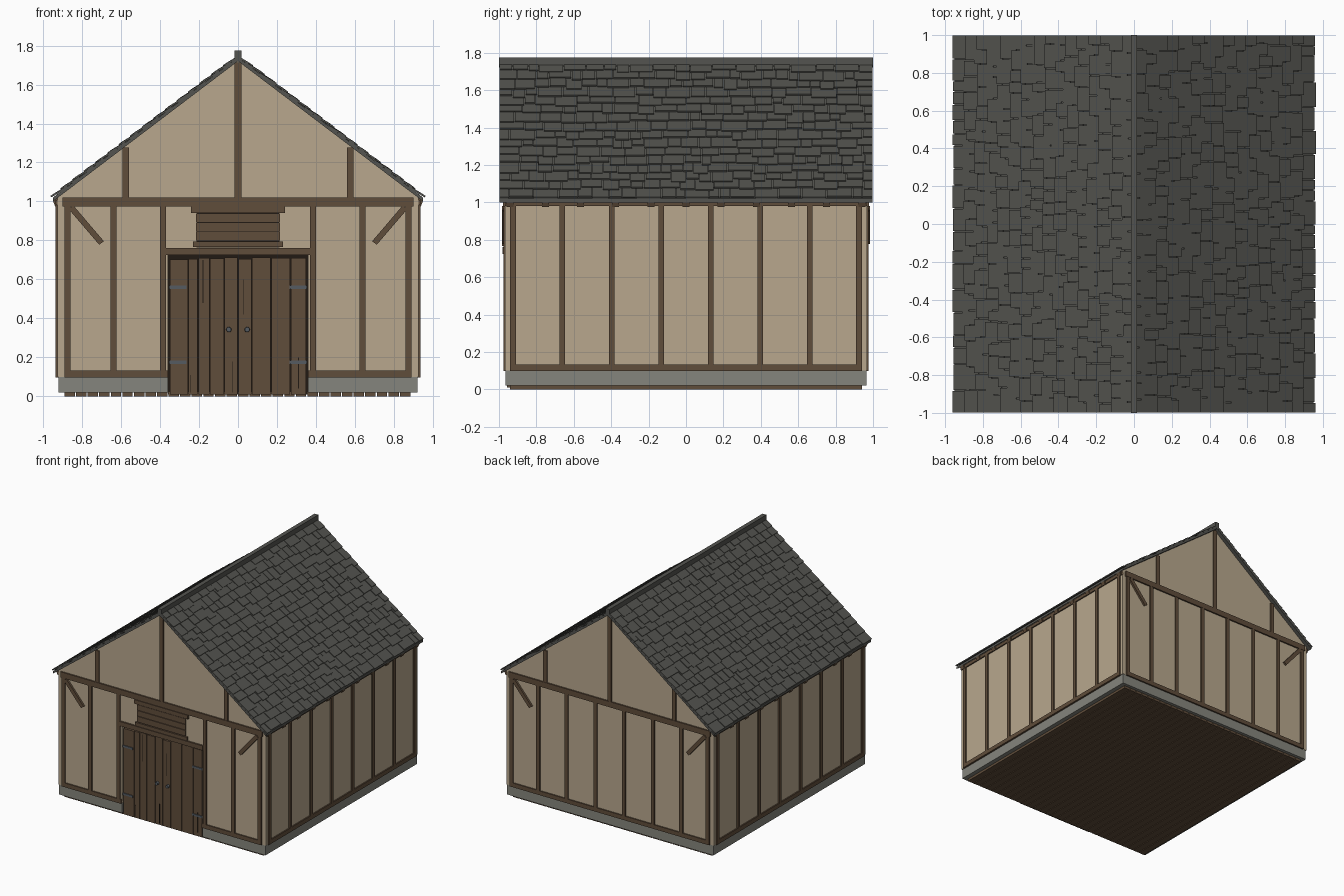
import bpy, bmesh, math, random
from mathutils import Vector, Matrix

random.seed(4)
cube = bpy.data.objects.get("Cube")
if cube:
    bpy.data.objects.remove(cube)


def material(name, rgb):
    m = bpy.data.materials.new(name)
    m.use_nodes = True
    m.diffuse_color = (*rgb, 1)
    m.node_tree.nodes["Principled BSDF"].inputs["Base Color"].default_value = (*rgb, 1)
    return m


PLASTER = material("plaster", (0.48, 0.39, 0.27))
WOOD = material("brown timber", (0.117, 0.074, 0.043))
STONE = material("grey stone", (0.235, 0.235, 0.205))
SLATE = material("dark slate", (0.088, 0.088, 0.079))
IRON = material("iron", (0.09, 0.105, 0.12))
GAP = material("dark gap", (0.015, 0.010, 0.007))


def finish(name, bm, mat):
    bmesh.ops.recalc_face_normals(bm, faces=bm.faces)
    me = bpy.data.meshes.new(name)
    bm.to_mesh(me)
    bm.free()
    me.materials.append(mat)
    ob = bpy.data.objects.new(name, me)
    bpy.context.collection.objects.link(ob)
    return ob


def add_box(bm, lo, hi):
    lo, hi = Vector(lo), Vector(hi)
    mat = Matrix.Translation((lo + hi) / 2) @ Matrix.Diagonal((*(hi - lo), 1))
    bmesh.ops.create_cube(bm, size=1, matrix=mat)


def boxes(name, mat, spans):
    """One object from (x0, x1, y0, y1, z0, z1) spans."""
    bm = bmesh.new()
    for x0, x1, y0, y1, z0, z1 in spans:
        add_box(bm, (x0, y0, z0), (x1, y1, z1))
    return finish(name, bm, mat)


def prism(name, mat, outline, y0, y1):
    """Extrude an x-z outline along y."""
    bm = bmesh.new()
    face = bm.faces.new([bm.verts.new((x, y0, z)) for x, z in outline])
    new = bmesh.ops.extrude_face_region(bm, geom=[face])["geom"]
    bmesh.ops.translate(bm, vec=(0, y1 - y0, 0),
                        verts=[v for v in new if isinstance(v, bmesh.types.BMVert)])
    return finish(name, bm, mat)


# Main sizes
WX, WY = 0.925, 0.967        # wall faces
TX, TY = WX + 0.01, WY + 0.01  # timber faces
BACK = -0.93                 # depth of the door recess
DOOR, DOOR_TOP = 0.36, 0.725
APEX, SLOPE, EAVE = 1.72, 0.758, 0.95


def under_roof(x):
    return APEX - SLOPE * abs(x)


# Floor planks
n = 30
step = 1.78 / n
boxes("floor_planks", WOOD, [(-0.89 + i * step, -0.89 + (i + 1) * step - 0.006,
                              -0.94, 0.94, 0, 0.022) for i in range(n)])

# Stone footing with a gap for the doors
boxes("stone_footing", STONE, [(-0.92, 0.92, BACK, 0.965, 0.02, 0.1)] +
      [(min(s * 0.92, s * DOOR), max(s * 0.92, s * DOOR), -0.965, BACK, 0.02, 0.1)
       for s in (-1, 1)])

# Plaster walls: solid body and a front skin with the door opening
roof_line = [(WX, under_roof(WX)), (0, APEX), (-WX, under_roof(WX))]
prism("plaster_walls", PLASTER, [(-WX, 0.1), (WX, 0.1)] + roof_line, BACK, WY)
prism("front_plaster", PLASTER,
      [(-WX, 0.1), (-DOOR, 0.1), (-DOOR, DOOR_TOP), (DOOR, DOOR_TOP), (DOOR, 0.1), (WX, 0.1)]
      + roof_line, -WY, BACK)

# Gable wall timbers, front and back
for side, name in ((-1, "front"), (1, "back")):
    y0, y1 = sorted((side * (WY - 0.01), side * TY))
    posts = [s * x for s in (-1, 1) for x in (0.875, 0.638, 0.385)]
    if side > 0:
        posts += [-0.127, 0.127]
    boxes(name + "_posts", WOOD, [(x - 0.015, x + 0.015, y0, y1, 0.1, 0.98) for x in posts])
    boxes(name + "_tie_beam", WOOD, [(-0.9, 0.9, y0 - 0.002, y1 + 0.002, 0.975, 1.02)])
    sill = [(-0.89, 0.89)] if side > 0 else [(-0.89, -DOOR), (DOOR, 0.89)]
    boxes(name + "_sill", WOOD, [(a, b, y0, y1, 0.098, 0.132) for a, b in sill])
    boxes(name + "_gable_posts", WOOD,
          [(x - 0.017, x + 0.017, y0, y1, 1.01, under_roof(abs(x) + 0.01))
           for x in (-0.575, 0, 0.575)])
    for s in (-1, 1):
        brace = [(s * 0.868, 0.96), (s * 0.845, 0.98), (s * 0.688, 0.796), (s * 0.712, 0.778)]
        prism(name + "_brace", WOOD, brace, side * (WY - 0.01), side * (TY + 0.006))

# Long wall timbers, rafter tails under the eaves
for s, name in ((1, "left"), (-1, "right")):
    x0, x1 = sorted((s * (WX - 0.01), s * TX))
    ys = [-0.925 + i * 1.85 / 7 for i in range(8)]
    boxes(name + "_wall_posts", WOOD, [(x0, x1, y - 0.015, y + 0.015, 0.1, 1.0) for y in ys])
    boxes(name + "_wall_sill", WOOD, [(x0, x1, -0.94, 0.94, 0.098, 0.132)])
    boxes(name + "_wall_plate", WOOD, [(x0, x1, -WY, WY, 0.982, 1.008)])
    for i in range(11):
        y = -0.94 + i * 0.188
        tail = [(s * x, under_roof(x) + dz) for x, dz in
                ((0.87, 0.005), (EAVE, 0.005), (EAVE - 0.012, -0.034), (0.87, -0.034))]
        prism(name + "_rafter_tail", WOOD, tail, y - 0.019, y + 0.019)

# Roof deck
deck = [(s * x, under_roof(x) + dz) for s, x, dz in
        ((-1, EAVE, 0), (1, 0, 0), (1, EAVE, 0), (1, EAVE, 0.02), (1, 0, 0.02), (-1, EAVE, 0.02))]
prism("roof_deck", SLATE, deck, -0.998, 0.998)

# Slate shingles in uneven, tilted rows
ROWS = 16
length = EAVE * math.hypot(1, SLOPE)
for s, name in ((1, "left"), (-1, "right")):
    down = Vector((s, 0, -SLOPE)).normalized()
    up = Vector((s * SLOPE, 0, 1)).normalized()
    tilt = (down + up * 0.1).normalized()
    normal = (up - down * 0.1).normalized()
    top = Vector((0, 0, APEX + 0.02))
    bm = bmesh.new()
    for r in range(ROWS):
        y = -1.0
        while y < 1:
            w = random.uniform(0.05, 0.14)
            end = y + w if y + w < 0.96 else 1.0
            low = (r + 1) * length / ROWS
            low += random.uniform(-0.016, 0.016) if r < ROWS - 1 else random.uniform(-0.004, 0.006)
            span = min(0.1, low)
            centre = top + down * (low - span / 2) + up * 0.005
            centre.y = (y + end) / 2
            frame = Matrix((tilt * span, Vector((0, end - y - 0.005, 0)), normal * 0.009))
            bmesh.ops.create_cube(bm, size=1, matrix=Matrix.Translation(centre)
                                  @ frame.transposed().to_4x4())
            y = end
    finish(name + "_shingles", bm, SLATE)

boxes("ridge_cap", SLATE, [(-0.017, 0.017, -1, 1, 1.72, 1.775)])

# Double doors of uneven planks over a dark backing
boxes("door_backing", GAP, [(-DOOR, DOOR, -0.94, BACK + 0.01, 0.01, DOOR_TOP)])
edges = [-0.352, -0.255, -0.205, -0.145, -0.07, 0, 0.07, 0.17, 0.27, 0.352]
boxes("door_planks", WOOD, [(a + 0.002, b - 0.002, -0.957, -0.935, 0.01,
                             0.708 + random.uniform(-0.006, 0.006))
                            for a, b in zip(edges, edges[1:])])
boxes("door_cracks", GAP, [(x - 0.002, x + 0.002, -0.9585, -0.956, a, b) for x, a, b in
                           ((-0.18, 0.48, 0.7), (-0.245, 0.02, 0.11), (-0.03, 0.02, 0.18),
                            (0.03, 0.42, 0.6), (0.31, 0.04, 0.2))])
boxes("door_hinges", IRON, [(min(s * 0.355, s * 0.265), max(s * 0.355, s * 0.265),
                             -0.963, -0.955, z - 0.008, z + 0.008)
                            for s in (-1, 1) for z in (0.175, 0.56)])
for s in (-1, 1):
    bm = bmesh.new()
    bmesh.ops.create_cone(bm, cap_ends=True, segments=12, radius1=0.014, radius2=0.012,
                          depth=0.02, matrix=Matrix.Translation((s * 0.047, -0.965, 0.343))
                          @ Matrix.Rotation(math.pi / 2, 4, "X"))
    finish("door_knob", bm, IRON)

# Door header and boarded hatch above
boxes("door_header", WOOD, [(-0.372, 0.372, -TY - 0.004, -WY + 0.01, 0.725, 0.762)])
boxes("hatch_boards", WOOD, [(-0.215, 0.215, -TY, -WY + 0.01, z, z + 0.043)
                             for z in (0.8, 0.847, 0.894)])
boxes("hatch_backing", GAP, [(-0.213, 0.213, -WY - 0.003, -WY + 0.01, 0.765, 0.97)])
boxes("hatch_rails", WOOD, [(-0.24, 0.24, -TY - 0.006, -WY + 0.01, 0.942, 0.974),
                            (-0.232, 0.232, -TY - 0.006, -WY + 0.01, 0.766, 0.794)])
